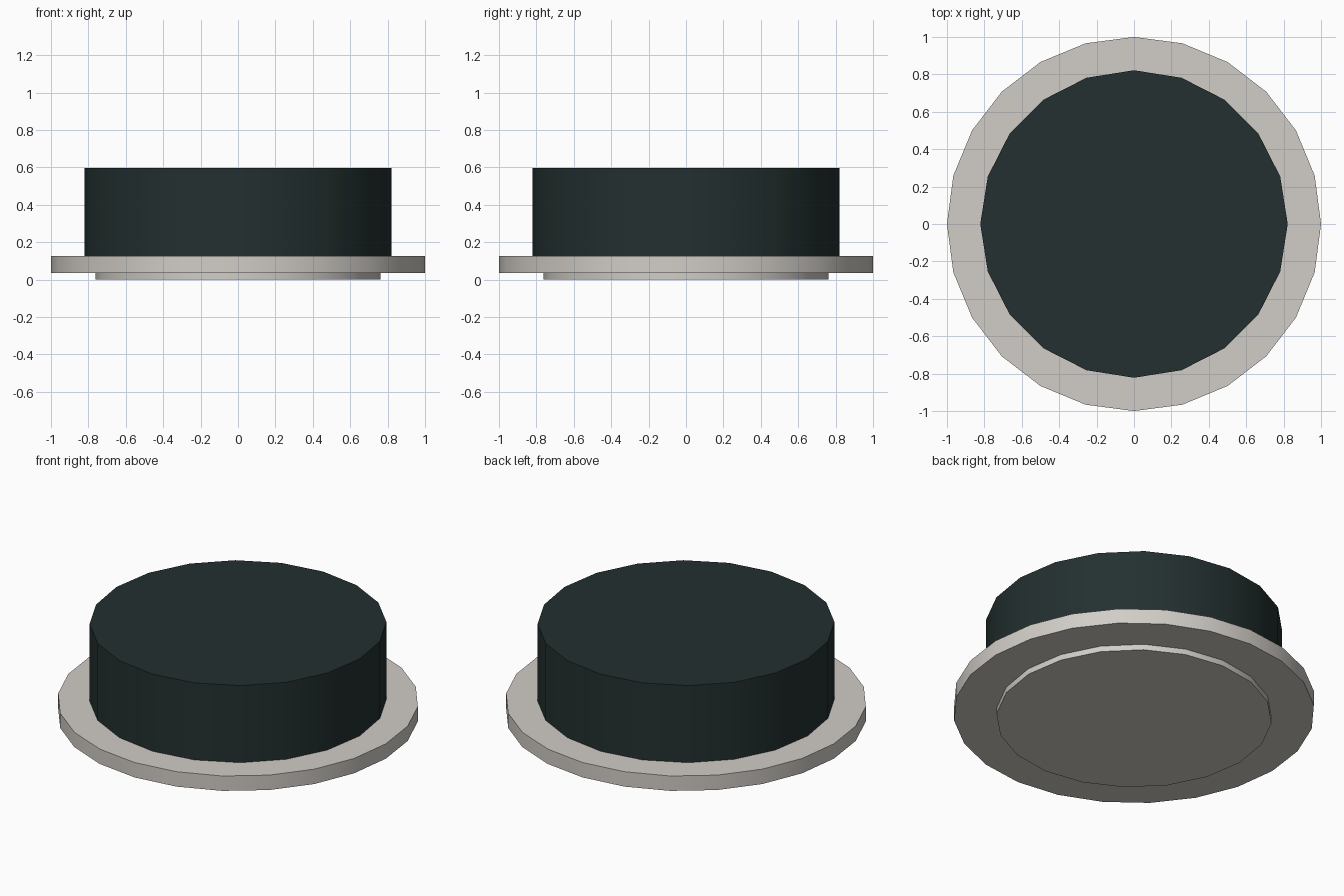
import bpy
import math

cube = bpy.data.objects.get("Cube")
if cube:
    bpy.data.objects.remove(cube, do_unlink=True)


def make_material(name, rgb):
    color = (*rgb, 1.0)
    mat = bpy.data.materials.new(name)
    mat.use_nodes = True
    mat.diffuse_color = color
    mat.node_tree.nodes["Principled BSDF"].inputs["Base Color"].default_value = color
    return mat


def disc(name, sides, radius, bottom, top, mat):
    bpy.ops.mesh.primitive_cylinder_add(
        vertices=sides, radius=radius, depth=top - bottom,
        location=(0, 0, (bottom + top) / 2))
    obj = bpy.context.object
    obj.name = name
    obj.data.materials.append(mat)
    bpy.ops.object.shade_smooth_by_angle(angle=math.radians(30))
    return obj


pale_grey = make_material("pale warm grey", (0.64, 0.61, 0.57))
dark_teal = make_material("dark teal", (0.017, 0.029, 0.029))

# Shallow foot, wide flange and tall cap stacked on one axis
disc("foot", 20, 0.763, 0.0, 0.035, pale_grey)
disc("flange", 24, 1.0, 0.035, 0.126, pale_grey)
disc("cap", 20, 0.822, 0.126, 0.597, dark_teal)
